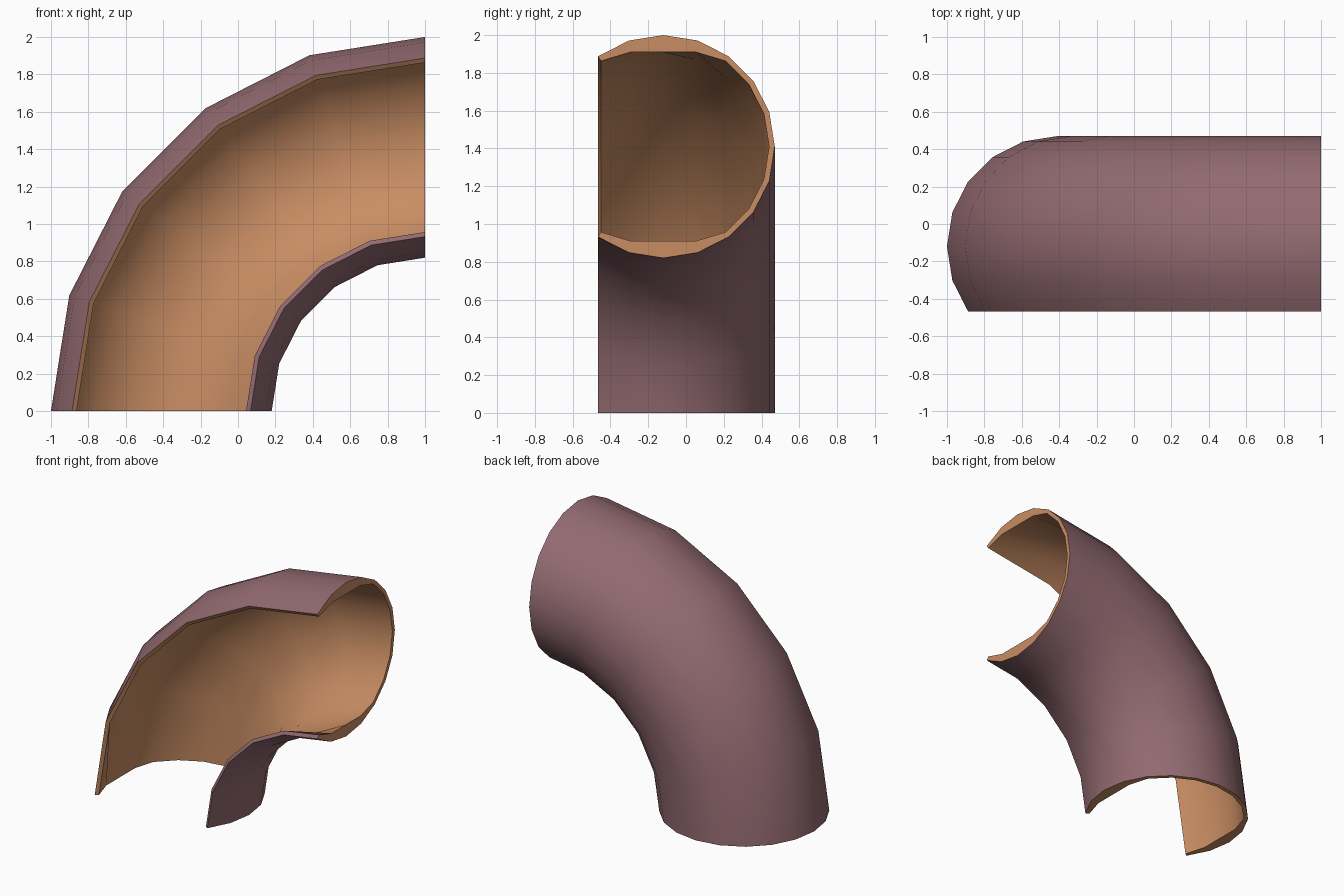
import bpy
import math

if "Cube" in bpy.data.objects:
    bpy.data.objects.remove(bpy.data.objects["Cube"])

R, R_OUT, R_IN = 1.41, 0.59, 0.56      # bend radius, tube outer and inner radius
CX, CY = 1.0, -0.12                    # bend centre x, tube centre y
RINGS, STEPS = 5, 14                   # quarter bend, open arc of 252 degrees
A = math.radians(18)


def material(name, rgb):
    m = bpy.data.materials.new(name)
    m.diffuse_color = (*rgb, 1)
    m.use_nodes = True
    m.node_tree.nodes["Principled BSDF"].inputs["Base Color"].default_value = m.diffuse_color
    return m


def inner_offset(ring, u):
    """Radial offset of the lining: flattened at both ends, tight behind that."""
    end = min(ring, RINGS - ring)
    if abs(u) > 0.9 * R_IN:
        if end == 0:
            return math.copysign(0.5, u)
        if end == 1:
            return u * (R_OUT - 0.006) / R_IN
    return u


verts, faces, mats = [], [], []
W = STEPS + 1
for shell in range(2):
    for i in range(RINGS + 1):
        t = i * A
        for j in range(W):
            a = (j - 2) * A            # 0 = outside of the bend, 90 = back
            r = R_IN if shell else R_OUT
            u = r * math.cos(a)
            if shell:
                u = inner_offset(i, u)
            d = R + u
            verts.append((CX - d * math.cos(t), CY + r * math.sin(a), d * math.sin(t)))


def vid(shell, i, j):
    return shell * (RINGS + 1) * W + i * W + j


def quad(ids, mat):
    faces.append(ids)
    mats.append(mat)


# outer skin and inner lining
for i in range(RINGS):
    for j in range(STEPS):
        q = [(i, j), (i + 1, j), (i + 1, j + 1), (i, j + 1)]
        quad([vid(0, *p) for p in q], 0)
        quad([vid(1, *p) for p in reversed(q)], 1)
    # long front rims
    quad([vid(0, i, 0), vid(1, i, 0), vid(1, i + 1, 0), vid(0, i + 1, 0)], 1)
    quad([vid(0, i, STEPS), vid(0, i + 1, STEPS), vid(1, i + 1, STEPS), vid(1, i, STEPS)], 0)
# end rims
for j in range(STEPS):
    quad([vid(0, 0, j), vid(0, 0, j + 1), vid(1, 0, j + 1), vid(1, 0, j)], 1)
    quad([vid(0, RINGS, j), vid(1, RINGS, j), vid(1, RINGS, j + 1), vid(0, RINGS, j + 1)], 1)

mesh = bpy.data.meshes.new("pipe_elbow")
mesh.from_pydata(verts, [], faces)
mesh.materials.append(material("dusty mauve", (0.29, 0.145, 0.165)))
mesh.materials.append(material("warm tan", (0.58, 0.265, 0.125)))
for p, m in zip(mesh.polygons, mats):
    p.material_index = m
mesh.update()

elbow = bpy.data.objects.new("pipe_elbow", mesh)
bpy.context.collection.objects.link(elbow)

# consistent outward normals
import bmesh
bm = bmesh.new()
bm.from_mesh(mesh)
bmesh.ops.recalc_face_normals(bm, faces=bm.faces)
bm.to_mesh(mesh)
bm.free()

bpy.context.view_layer.objects.active = elbow
elbow.select_set(True)
bpy.ops.object.shade_smooth_by_angle(angle=math.radians(30))
